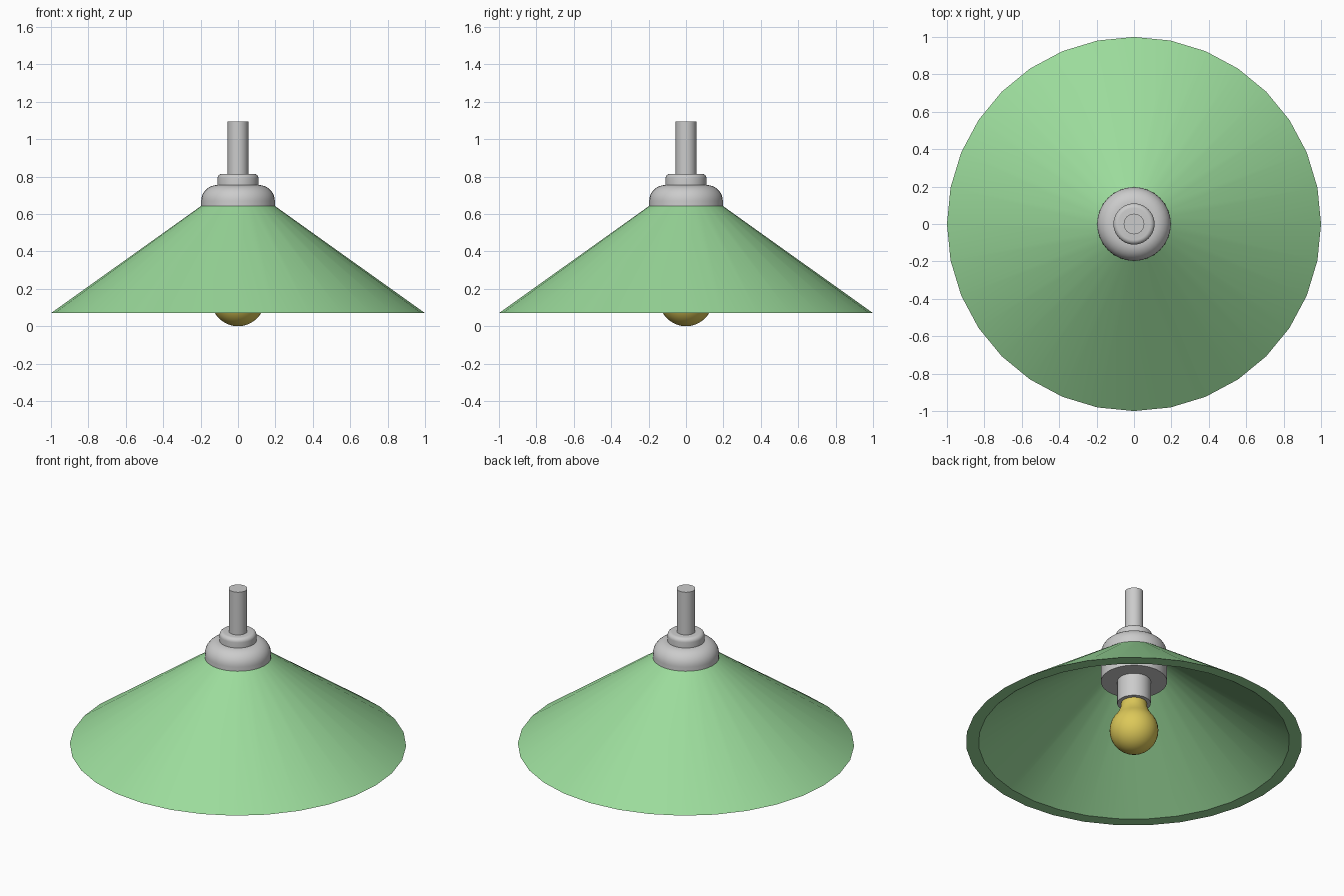
import bpy, bmesh
from math import sin, cos, pi, radians

if "Cube" in bpy.data.objects:
    bpy.data.objects.remove(bpy.data.objects["Cube"])

SIDES = 32


def lathe(name, profile, color=None, closed=False, angle=35):
    """Revolve (radius, z) points around z; radius 0 makes a pole."""
    bm = bmesh.new()
    rings = []
    for r, z in profile:
        if r == 0:
            rings.append([bm.verts.new((0, 0, z))] * SIDES)
        else:
            rings.append([bm.verts.new((r * cos(2 * pi * i / SIDES), r * sin(2 * pi * i / SIDES), z))
                          for i in range(SIDES)])
    pairs = list(zip(rings, rings[1:]))
    if closed:
        pairs.append((rings[-1], rings[0]))
    for a, b in pairs:
        for i in range(SIDES):
            j = (i + 1) % SIDES
            bm.faces.new(list(dict.fromkeys((a[i], a[j], b[j], b[i]))))
    bmesh.ops.recalc_face_normals(bm, faces=bm.faces)
    mesh = bpy.data.meshes.new(name)
    bm.to_mesh(mesh)
    bm.free()
    obj = bpy.data.objects.new(name, mesh)
    bpy.context.collection.objects.link(obj)
    if color:
        mat = bpy.data.materials.new(name + "_colour")
        mat.diffuse_color = color
        mat.use_nodes = True
        mat.node_tree.nodes["Principled BSDF"].inputs["Base Color"].default_value = mat.diffuse_color
        mesh.materials.append(mat)
    bpy.ops.object.select_all(action='DESELECT')
    obj.select_set(True)
    bpy.context.view_layer.objects.active = obj
    bpy.ops.object.shade_smooth_by_angle(angle=radians(angle))
    return obj


def arc(cr, cz, rr, rz, a0, a1, n):
    """Elliptical arc of profile points, angles in degrees."""
    return [(cr + rr * cos(radians(a0 + (a1 - a0) * k / n)),
             cz + rz * sin(radians(a0 + (a1 - a0) * k / n))) for k in range(n + 1)]


# Conical shade with a flat-bottomed thick rim
lathe("shade", [(1.0, 0.07), (0.19, 0.648), (0.19, 0.595), (0.925, 0.07)],
      (0.33, 0.71, 0.33, 1), closed=True)

# Cap: cylinder inside the shade with a domed shoulder above it
lathe("cap", [(0, 0.48), (0.197, 0.48), (0.197, 0.67)]
      + arc(0.11, 0.67, 0.087, 0.085, 10, 90, 7) + [(0, 0.755)])

# Collar with a rounded top edge
lathe("collar", [(0, 0.75), (0.11, 0.75), (0.11, 0.79)]
      + arc(0.085, 0.79, 0.025, 0.025, 15, 90, 5) + [(0, 0.815)])

# Hanging rod
lathe("rod", [(0, 0.80), (0.055, 0.80), (0.055, 1.095), (0, 1.095)])

# Bulb socket
lathe("socket", [(0, 0.33), (0.10, 0.33), (0.10, 0.49), (0, 0.49)])

# Bulb: round globe flowing into a neck
lathe("bulb", [(0, 0.0)] + arc(0, 0.145, 0.145, 0.145, -80, 40, 12)
      + [(0.093, 0.265), (0.08, 0.30), (0.075, 0.34), (0, 0.34)],
      (0.72, 0.58, 0.1, 1))
